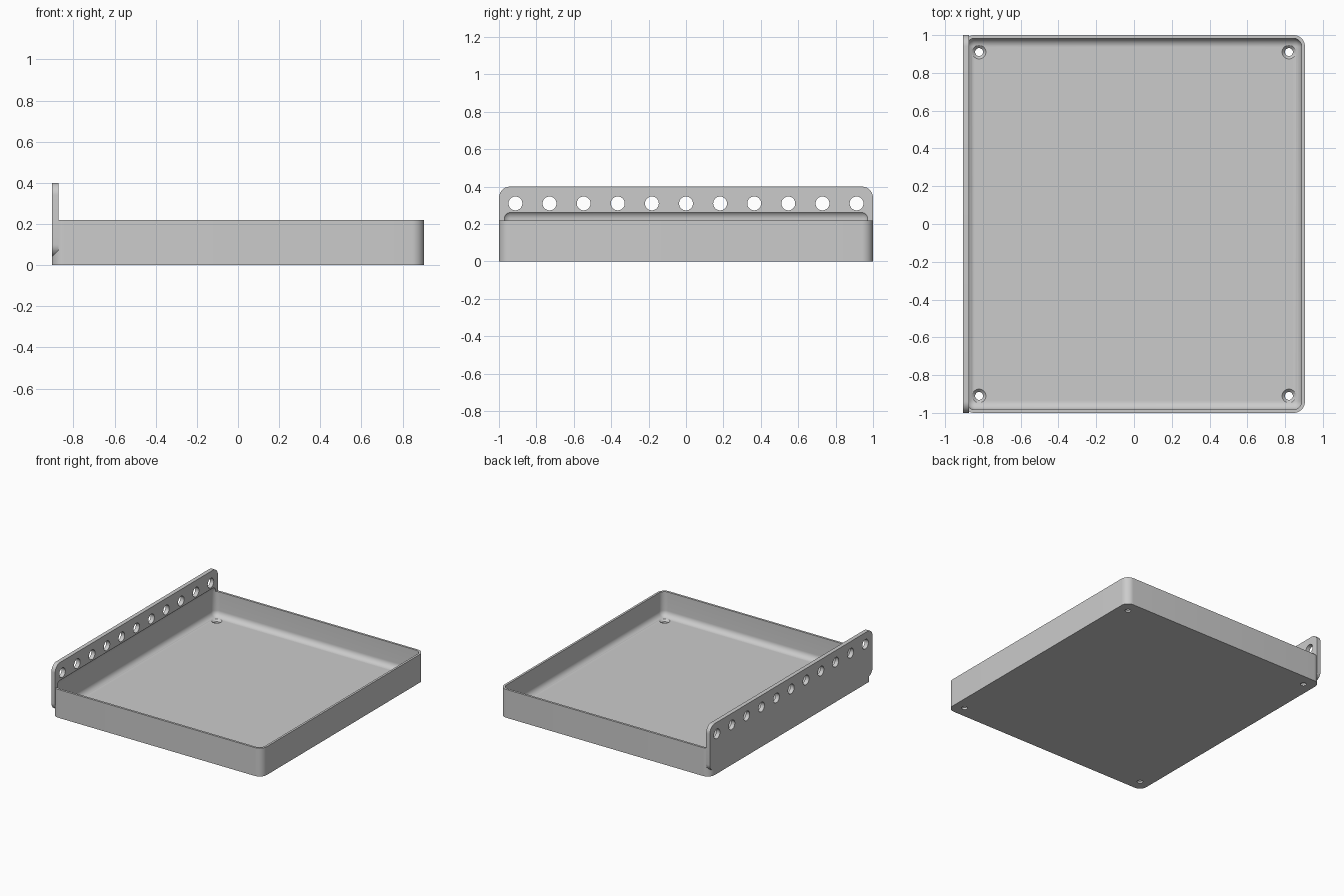
import bpy, bmesh, math
from mathutils import Matrix, Vector

if "Cube" in bpy.data.objects:
    bpy.data.objects.remove(bpy.data.objects["Cube"])

HALF_X, HALF_Y, HEIGHT = 0.905, 1.0, 0.22
WALL, FLOOR, CORNER = 0.017, 0.03, 0.06
PLATE_THICK, PLATE_LOW, PLATE_TOP = 0.032, 0.04, 0.4

grey = bpy.data.materials.new("light_grey")
grey.use_nodes = True
colour = (0.6, 0.6, 0.6, 1)
grey.diffuse_color = colour
grey.node_tree.nodes["Principled BSDF"].inputs["Base Color"].default_value = colour


def finish(bm, name):
    bmesh.ops.recalc_face_normals(bm, faces=bm.faces)
    mesh = bpy.data.meshes.new(name)
    bm.to_mesh(mesh)
    bm.free()
    mesh.materials.append(grey)
    obj = bpy.data.objects.new(name, mesh)
    bpy.context.collection.objects.link(obj)
    return obj


def rounded_box(name, low, high, radius, axis=None):
    """Box with rounded edges: all of them, or only those along one axis."""
    low, high = Vector(low), Vector(high)
    bm = bmesh.new()
    bmesh.ops.create_cube(bm, size=1)
    bmesh.ops.scale(bm, vec=high - low, verts=bm.verts)
    bmesh.ops.translate(bm, vec=(low + high) / 2, verts=bm.verts)
    edges = [e for e in bm.edges if axis is None
             or abs(e.verts[0].co[axis] - e.verts[1].co[axis]) > 1e-4]
    bmesh.ops.bevel(bm, geom=edges, offset=radius, segments=10,
                    profile=0.5, affect='EDGES')
    return finish(bm, name)


def add_cone(bm, centre, bottom, top, depth, turn=Matrix()):
    bmesh.ops.create_cone(bm, cap_ends=True, segments=32, radius1=bottom,
                          radius2=top, depth=depth,
                          matrix=Matrix.Translation(centre) @ turn)


def combine(target, other, operation):
    mod = target.modifiers.new(operation.lower(), 'BOOLEAN')
    mod.operation, mod.object, mod.solver = operation, other, 'EXACT'
    bpy.context.view_layer.objects.active = target
    bpy.ops.object.modifier_apply(modifier=mod.name)
    bpy.data.objects.remove(other)


# Tray body and upright mounting plate
tray = rounded_box("tray_with_mounting_plate", (-HALF_X, -HALF_Y, 0),
                   (HALF_X, HALF_Y, HEIGHT), CORNER, axis=2)
plate = rounded_box("mounting_plate", (-HALF_X, -HALF_Y, PLATE_LOW),
                    (-HALF_X + PLATE_THICK, HALF_Y, PLATE_TOP), CORNER, axis=0)
combine(tray, plate, 'UNION')

# Rounded cavity, which also leaves a shallow pocket in the plate
cavity = rounded_box("cavity", (WALL - HALF_X, WALL - HALF_Y, FLOOR),
                     (HALF_X - WALL, HALF_Y - WALL, 0.273), 0.045)
combine(tray, cavity, 'DIFFERENCE')

# Row of plate holes and four floor holes
holes, sinks = bmesh.new(), bmesh.new()
for i in range(-5, 6):
    add_cone(holes, (-HALF_X, i * 0.1824, 0.31), 0.037, 0.037, 0.2,
             Matrix.Rotation(math.pi / 2, 4, 'Y'))
for x in (-0.82, 0.82):
    for y in (-0.91, 0.91):
        add_cone(holes, (x, y, 0), 0.021, 0.021, 0.15)
        add_cone(sinks, (x, y, FLOOR), 0.021, 0.051, 0.03)
combine(tray, finish(holes, "holes"), 'DIFFERENCE')
combine(tray, finish(sinks, "countersinks"), 'DIFFERENCE')

# One material and smooth rounded edges
tray.data.materials.clear()
tray.data.materials.append(grey)
bpy.ops.object.select_all(action='DESELECT')
tray.select_set(True)
bpy.context.view_layer.objects.active = tray
bpy.ops.object.shade_smooth_by_angle(angle=math.radians(30))
